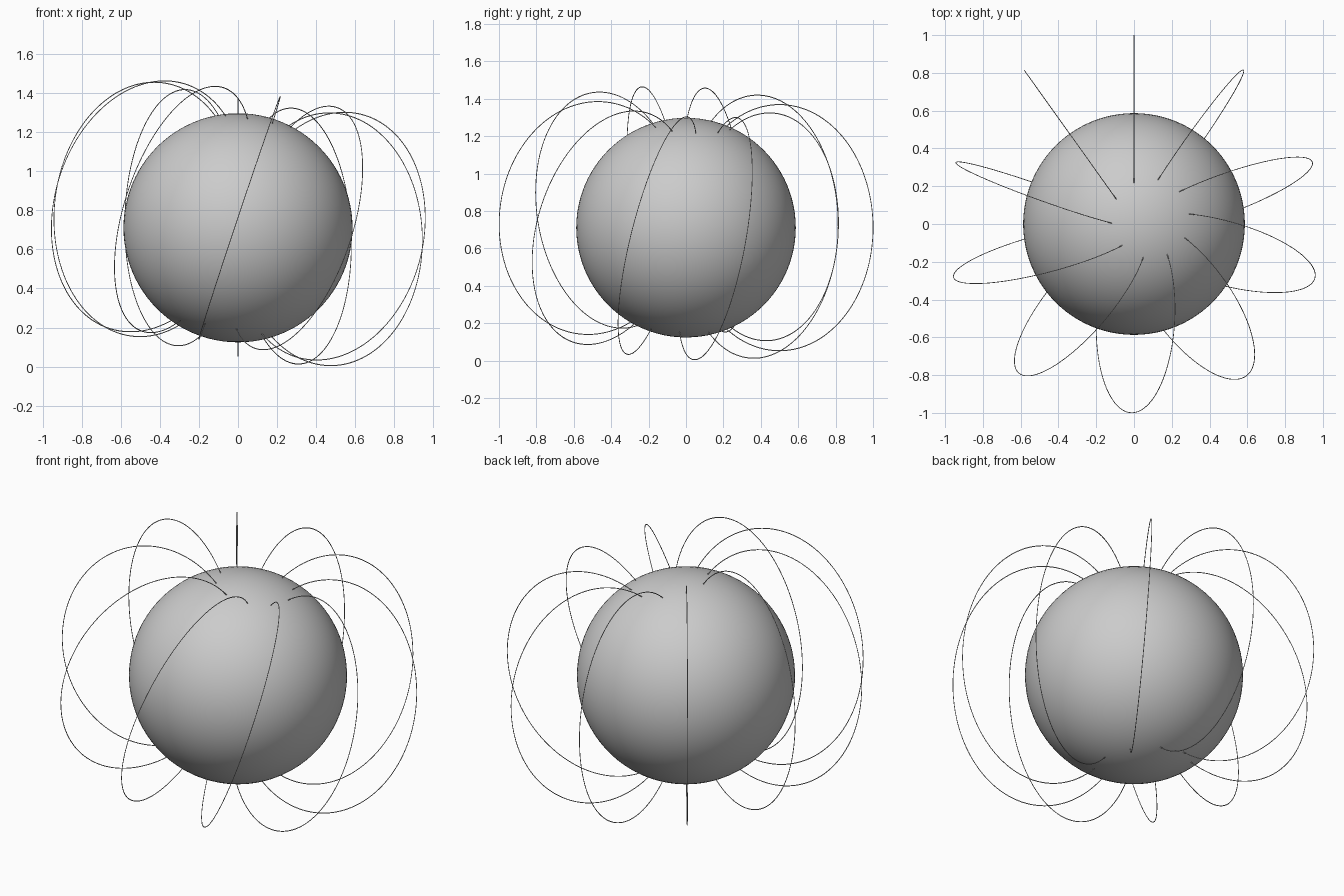
import bpy
from math import radians
from mathutils import Matrix, Vector

if "Cube" in bpy.data.objects:
    bpy.data.objects.remove(bpy.data.objects["Cube"])

CENTER = Vector((0, 0, 0.711))
AXIS = Vector((0.163, 0.053, 1)).normalized()   # tilted axis the loops turn around
LOOPS = 10
HALF_WIDTH, HALF_HEIGHT, WIRE = 0.5, 0.658, 0.002

# smooth central ball
bpy.ops.mesh.primitive_uv_sphere_add(segments=96, ring_count=48, radius=0.587, location=CENTER)
ball = bpy.context.object
ball.name = "ball"
bpy.ops.object.shade_smooth()

# one thin upright oval loop running from the ball's centre out to y = 1
bpy.ops.mesh.primitive_torus_add(major_segments=128, minor_segments=8,
                                 major_radius=HALF_WIDTH, minor_radius=WIRE)
first = bpy.context.object
bpy.ops.object.shade_smooth()
first.data.transform(Matrix.Translation((0, HALF_WIDTH, 0))
                     @ Matrix.Diagonal((1, 1, HALF_HEIGHT / HALF_WIDTH, 1))
                     @ Matrix.Rotation(radians(90), 4, 'Y'))

# ring of loops turned around the tilted axis
for i in range(LOOPS):
    loop = first if i == 0 else bpy.data.objects.new("field_loop", first.data)
    loop.name = f"field_loop_{i + 1}"
    if i:
        bpy.context.collection.objects.link(loop)
    loop.matrix_world = Matrix.Translation(CENTER) @ Matrix.Rotation(radians(360 / LOOPS * i), 4, AXIS)
